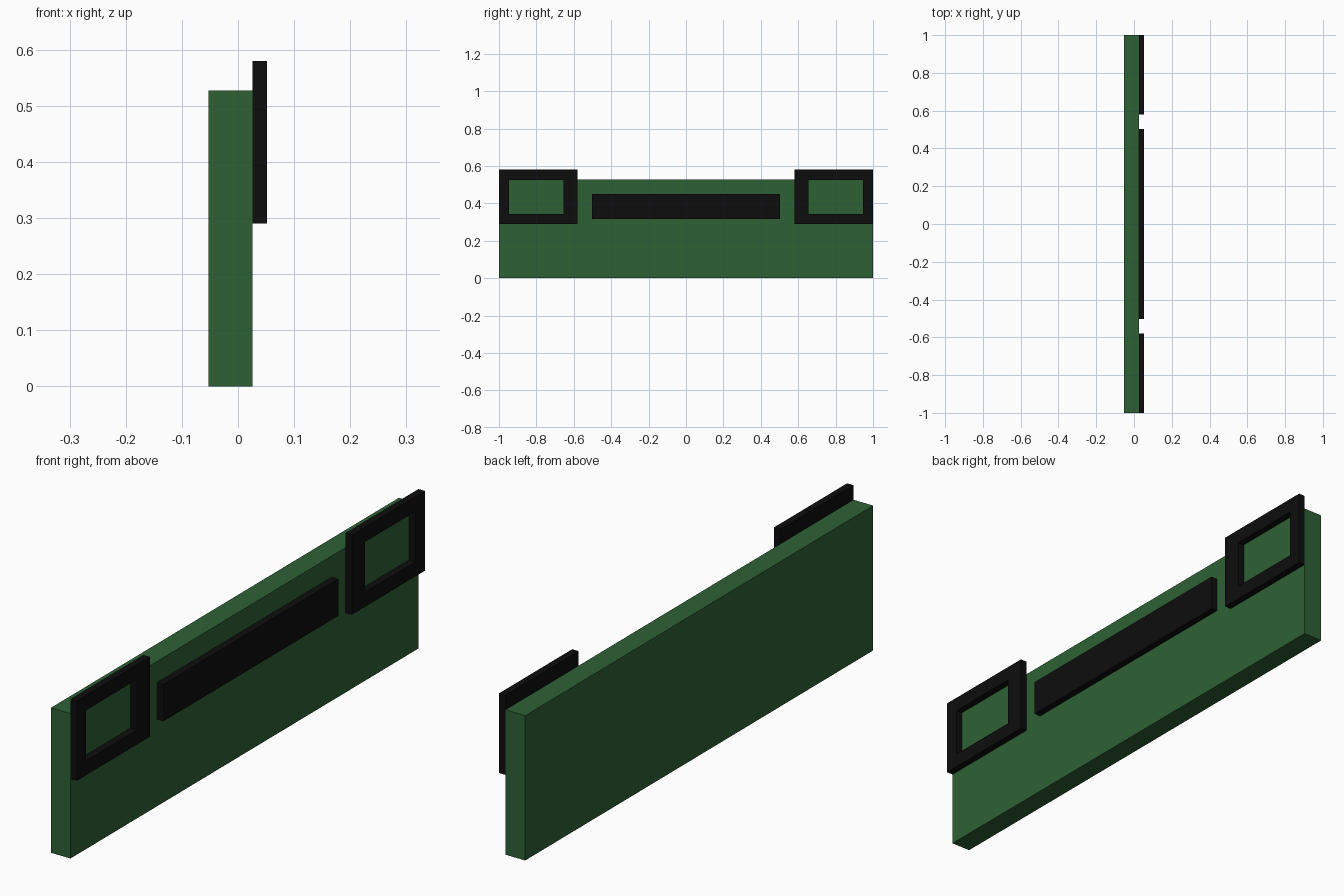
import bpy, bmesh

if "Cube" in bpy.data.objects:
    bpy.data.objects.remove(bpy.data.objects["Cube"])


def material(name, rgb):
    m = bpy.data.materials.new(name)
    m.diffuse_color = (*rgb, 1.0)
    m.use_nodes = True
    m.node_tree.nodes["Principled BSDF"].inputs["Base Color"].default_value = m.diffuse_color
    return m


green = material("board green", (0.027, 0.119, 0.036))
black = material("trim black", (0.004, 0.004, 0.004))

BACK, FACE, FRONT = -0.053, 0.026, 0.052   # board back, board face, trim face


def finish(bm, name, mat):
    bmesh.ops.recalc_face_normals(bm, faces=bm.faces)
    mesh = bpy.data.meshes.new(name)
    bm.to_mesh(mesh)
    bm.free()
    mesh.materials.append(mat)
    ob = bpy.data.objects.new(name, mesh)
    bpy.context.collection.objects.link(ob)
    return ob


def box(name, mat, x0, x1, y0, y1, z0, z1):
    bm = bmesh.new()
    bmesh.ops.create_cube(bm, size=1)
    for v in bm.verts:
        v.co = (x1 if v.co.x > 0 else x0,
                y1 if v.co.y > 0 else y0,
                z1 if v.co.z > 0 else z0)
    return finish(bm, name, mat)


def frame(name, mat, x0, x1, outer, inner):
    """Rectangular ring in the YZ plane, extruded from x0 to x1."""
    bm = bmesh.new()

    def ring(x, r):
        y0, y1, z0, z1 = r
        return [bm.verts.new((x, y, z)) for y, z in
                ((y0, z0), (y1, z0), (y1, z1), (y0, z1))]

    rings = [ring(x0, outer), ring(x1, outer), ring(x1, inner), ring(x0, inner)]
    for a, b in zip(rings, rings[1:] + rings[:1]):
        for i in range(4):
            j = (i + 1) % 4
            bm.faces.new((a[i], a[j], b[j], b[i]))
    return finish(bm, name, mat)


# Main board
box("board", green, BACK, FACE, -1.0, 1.0, 0.0, 0.527)

# Long bar in the middle of the face
box("centre_bar", black, FACE, FRONT, -0.502, 0.502, 0.316, 0.45)

# Square frames at both ends
for side, label in ((-1, "left"), (1, "right")):
    outer = (*sorted((side * 0.58, side * 1.0)), 0.29, 0.58)
    inner = (*sorted((side * 0.655, side * 0.947)), 0.343, 0.526)
    frame(label + "_frame", black, FACE, FRONT, outer, inner)
